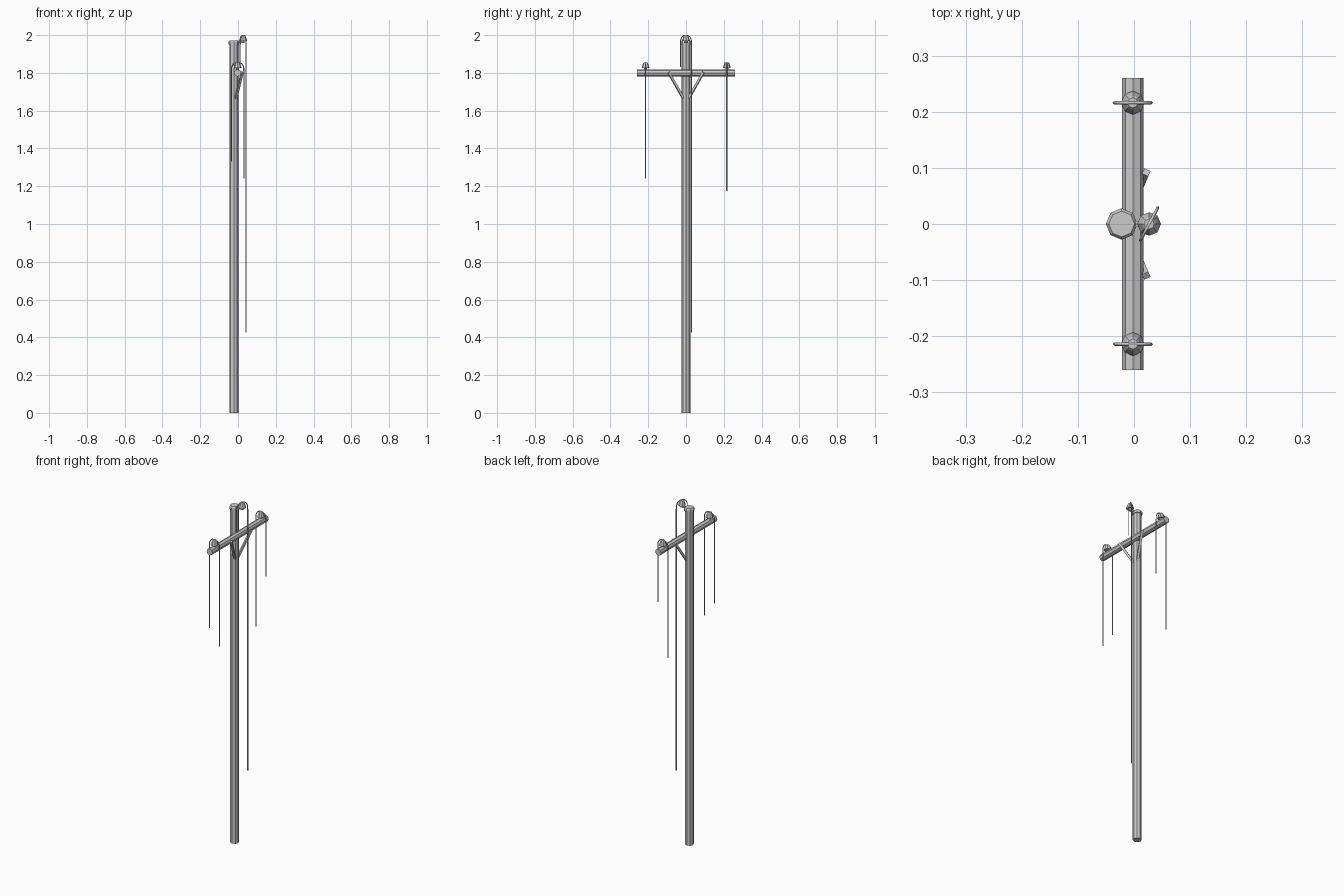
import bpy, bmesh, math
from mathutils import Vector, Matrix

if "Cube" in bpy.data.objects:
    bpy.data.objects.remove(bpy.data.objects["Cube"])


def add_object(name, bm):
    bmesh.ops.recalc_face_normals(bm, faces=bm.faces)
    me = bpy.data.meshes.new(name)
    bm.to_mesh(me)
    bm.free()
    ob = bpy.data.objects.new(name, me)
    bpy.context.collection.objects.link(ob)
    return ob


def lathe(name, profile, loc, sides=8, axis='Z'):
    """Stack of (radius, height) rings, closed at both ends."""
    bm = bmesh.new()
    rings = [[bm.verts.new((r * math.cos(2 * math.pi * i / sides),
                            r * math.sin(2 * math.pi * i / sides), z))
              for i in range(sides)] for r, z in profile]
    for a, b in zip(rings, rings[1:]):
        for i in range(sides):
            j = (i + 1) % sides
            bm.faces.new((a[i], a[j], b[j], b[i]))
    bm.faces.new(rings[0][::-1])
    bm.faces.new(rings[-1])
    if axis == 'Y':
        bm.transform(Matrix.Rotation(-math.pi / 2, 4, 'X'))
    bm.transform(Matrix.Translation(loc))
    return add_object(name, bm)


def bar(name, a, b, w, t):
    """Square bar between two points."""
    a, b = Vector(a), Vector(b)
    d = b - a
    bm = bmesh.new()
    bmesh.ops.create_cube(bm, size=1)
    bm.transform(Matrix.Diagonal((w, t, d.length, 1)))
    bm.transform(Matrix.Translation((a + b) / 2) @ d.to_track_quat('Z', 'Y').to_matrix().to_4x4())
    return add_object(name, bm)


def wire(name, loc, angle, end_neg, end_pos):
    """Wire draped over an insulator, hanging down on both sides."""
    x, y, z = loc
    arc = [(0.033, -0.03), (0.032, -0.003), (0.025, 0.013), (0.012, 0.022)]
    pts = [(-0.033, end_neg - z)] + [(-u, v) for u, v in arc]
    pts += arc[::-1] + [(0.033, end_pos - z)]
    cu = bpy.data.curves.new(name, 'CURVE')
    cu.dimensions = '3D'
    cu.bevel_depth = 0.003
    cu.bevel_resolution = 0
    cu.use_fill_caps = True
    sp = cu.splines.new('POLY')
    sp.points.add(len(pts) - 1)
    for p, (u, v) in zip(sp.points, pts):
        p.co = (x + u * math.cos(angle), y + u * math.sin(angle), z + v, 1)
    ob = bpy.data.objects.new(name, cu)
    bpy.context.collection.objects.link(ob)
    bpy.ops.object.select_all(action='DESELECT')
    ob.select_set(True)
    bpy.context.view_layer.objects.active = ob
    bpy.ops.object.convert(target='MESH')


# Pole with a chamfered cap
lathe("pole", [(0.0235, 0), (0.0235, 1.955)], (-0.022, 0, 0))
lathe("pole_cap", [(0.028, 1.951), (0.028, 1.964), (0.023, 1.971)], (-0.022, 0, 0))

# Crossarm
lathe("crossarm", [(0.019, -0.26), (0.019, 0.26)], (-0.002, 0, 1.80), axis='Y')

# Diagonal braces
for side, s in (("left", -1), ("right", 1)):
    bar("brace_" + side, (-0.011, s * 0.014, 1.665), (0.022, s * 0.092, 1.803), 0.012, 0.012)

# Insulators: pin, skirt and tapered head; wires draped over each
spots = [("front", (-0.002, -0.214, 1.833), 0, 1.33, 1.24),
         ("back", (-0.002, 0.216, 1.833), 0, 1.175, 1.485),
         ("top", (0.027, 0, 1.977), math.radians(62), 1.83, 0.425)]
for label, loc, angle, lo, hi in spots:
    lathe("insulator_" + label, [(0.008, -0.018), (0.008, -0.008), (0.021, -0.008),
                                 (0.019, 0.0), (0.013, 0.018), (0.009, 0.023)], loc)
    wire("wire_" + label, loc, angle, lo, hi)

# Bracket holding the top insulator to the pole
bar("top_bracket", (-0.01, 0, 1.962), (0.033, 0, 1.962), 0.010, 0.010)
